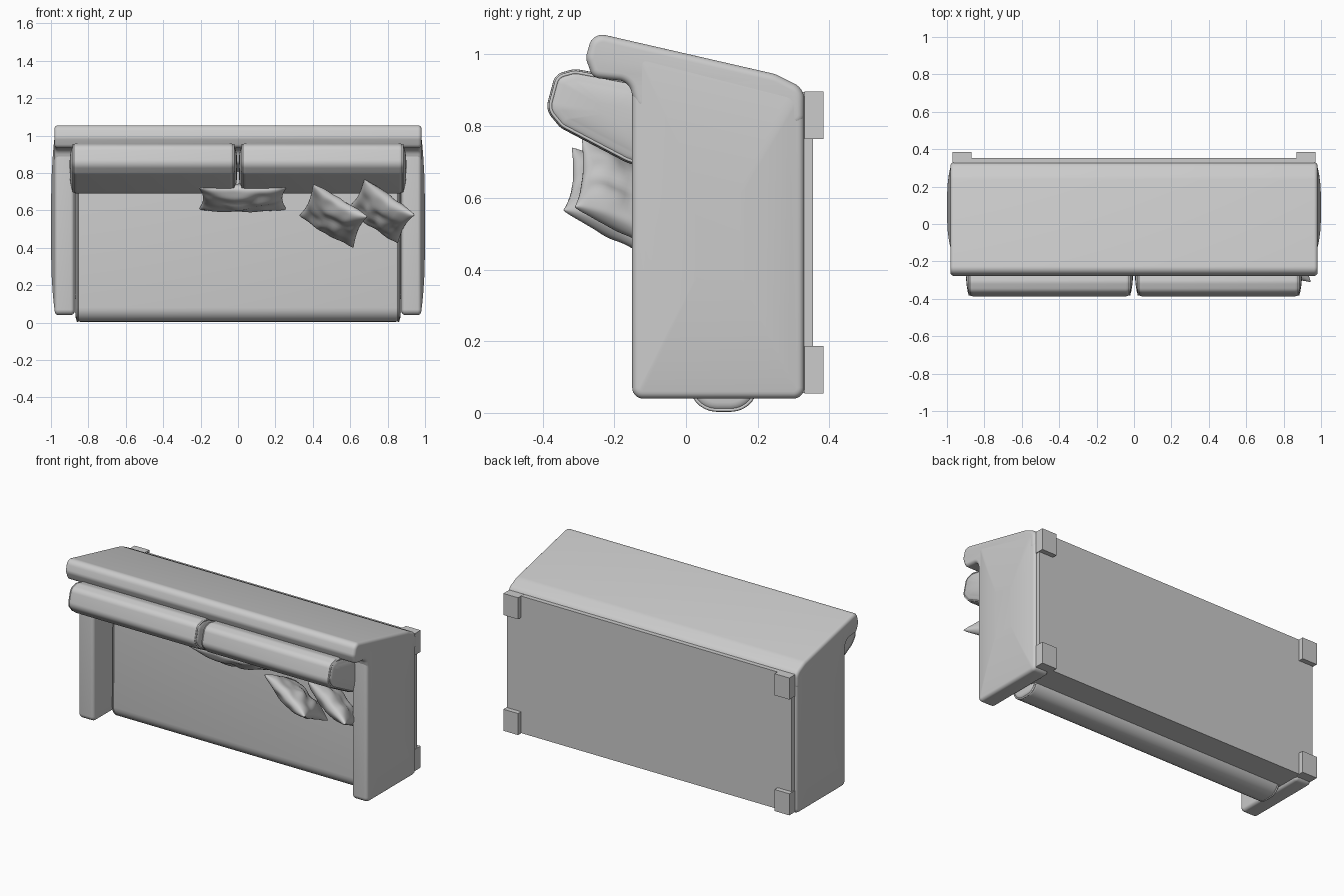
import bpy, bmesh, math
from mathutils import Vector, noise

if "Cube" in bpy.data.objects:
    bpy.data.objects.remove(bpy.data.objects["Cube"])


def finish(name, bm, angle=40):
    bmesh.ops.remove_doubles(bm, verts=bm.verts, dist=0.0003)
    bmesh.ops.recalc_face_normals(bm, faces=bm.faces)
    me = bpy.data.meshes.new(name)
    bm.to_mesh(me)
    bm.free()
    ob = bpy.data.objects.new(name, me)
    bpy.context.collection.objects.link(ob)
    bpy.ops.object.select_all(action='DESELECT')
    ob.select_set(True)
    bpy.context.view_layer.objects.active = ob
    bpy.ops.object.shade_smooth_by_angle(angle=math.radians(angle))
    return ob


def rounded(points, seg=7):
    """Counter-clockwise (y, z, radius) corners -> rounded outline."""
    out, n = [], len(points)
    for i, (y, z, r) in enumerate(points):
        p = Vector((y, z))
        a = Vector(points[i - 1][:2]) - p
        b = Vector(points[(i + 1) % n][:2]) - p
        half = a.angle(b) / 2
        t = min(r / math.tan(half), 0.48 * a.length, 0.48 * b.length)
        s, e = p + a.normalized() * t, p + b.normalized() * t
        r = t * math.tan(half)
        c = p + (a.normalized() + b.normalized()).normalized() * (r / math.sin(half))
        for k in range(seg + 1):
            f = k / seg
            d = ((s - c).normalized() * math.sin((1 - f) * (math.pi / 2 - half) * 2)
                 + (e - c).normalized() * math.sin(f * (math.pi / 2 - half) * 2))
            out.append(c + d.normalized() * r)
    return out


def inset(pts, d):
    res, n = [], len(pts)
    for i, p in enumerate(pts):
        e1 = (p - pts[i - 1]).normalized()
        e2 = (pts[(i + 1) % n] - p).normalized()
        n1, n2 = Vector((-e1.y, e1.x)), Vector((-e2.y, e2.x))
        res.append(p + (n1 + n2) / (1 + n1.dot(n2)) * d)
    return res


def upholstery(name, corners, x0, x1, rim, puff0=0.0, puff1=0.0):
    """Rounded outline swept along x, with soft rims and puffed ends."""
    base = rounded(corners)

    def end(x, s, puff):
        rings = []
        for k in range(6):
            a = k / 5 * math.pi / 2
            rings.append((x - s * rim * (1 - math.sin(a)), inset(base, rim * (1 - math.cos(a)))))
        if puff:
            last = rings[-1][1]
            c = sum(last, Vector((0, 0))) / len(last)
            for f in (0.92, 0.8, 0.6, 0.3):
                rings.append((x + s * puff * (1 - f ** 3), [c + (p - c) * f for p in last]))
        return rings

    rings = end(x0, -1, puff0)[::-1] + end(x1, 1, puff1)
    bm = bmesh.new()
    vs = [[bm.verts.new((x, p.x, p.y)) for p in pts] for x, pts in rings]
    n = len(base)
    for a, b in zip(vs, vs[1:]):
        for i in range(n):
            j = (i + 1) % n
            bm.faces.new((a[i], a[j], b[j], b[i]))
    bm.faces.new(vs[0])
    bm.faces.new(vs[-1])
    return finish(name, bm)


def piping(name, corners, x, depth):
    """Thin sewn edge following an outline."""
    pts = inset(rounded(corners), depth)
    cu = bpy.data.curves.new(name, 'CURVE')
    cu.dimensions = '3D'
    cu.bevel_depth = 0.005
    cu.bevel_resolution = 2
    sp = cu.splines.new('POLY')
    sp.points.add(len(pts) - 1)
    for q, p in zip(sp.points, pts):
        q.co = (x, p.x, p.y, 1)
    sp.use_cyclic_u = True
    bpy.context.collection.objects.link(bpy.data.objects.new(name, cu))


def box(name, lo, hi):
    bm = bmesh.new()
    bmesh.ops.create_cube(bm, size=1)
    for v in bm.verts:
        v.co = [(l + h) / 2 + c * (h - l) for l, h, c in zip(lo, hi, v.co)]
    finish(name, bm, 30)


def pillow(name, centre, u, v, thick, seed):
    """Scatter pillow spanned by half-vectors u and v, pinched corners."""
    c, u, v = Vector(centre), Vector(u), Vector(v)
    w = u.cross(v).normalized()
    bm = bmesh.new()
    N = 32
    for side in (1, -1):
        g = []
        for i in range(N + 1):
            row = []
            for j in range(N + 1):
                a = math.sin((i / N - 0.5) * math.pi)
                b = math.sin((j / N - 0.5) * math.pi)
                h = thick * ((1 - a * a) * (1 - b * b)) ** 0.42
                crease = noise.noise(Vector((a * 2.2, b * 2.2, seed + side))) * 0.35
                p = (c + u * a * (1 - 0.1 * (1 - b * b)) + v * b * (1 - 0.1 * (1 - a * a))
                     + w * side * h * (1 + crease))
                row.append(bm.verts.new(p))
            g.append(row)
        for i in range(N):
            for j in range(N):
                bm.faces.new((g[i][j], g[i + 1][j], g[i + 1][j + 1], g[i][j + 1]))
    finish(name, bm, 60)


# Arms: the sofa lies on its front edge, so its seat faces -y
arm = [(-0.15, 0.04, 0.03), (0.33, 0.04, 0.03), (0.33, 0.905, 0.05), (-0.15, 1.028, 0.03)]
upholstery("right_arm", arm, 0.875, 0.98, 0.02, 0.0, 0.02)
upholstery("left_arm", arm, -0.98, -0.875, 0.02, 0.02, 0.0)

# Backrest with rolled-over top edge
back = [(0.33, 0.80, 0.03), (0.33, 0.905, 0.05), (0.25, 0.945, 0.1), (-0.26, 1.062, 0.04),
        (-0.28, 0.99, 0.04), (-0.26, 0.935, 0.03), (-0.16, 0.925, 0.04), (-0.14, 0.85, 0.03),
        (0.05, 0.80, 0.05)]
upholstery("backrest", back, -0.982, 0.982, 0.02)

# Seat base and cushion
box("seat_base", (-0.89, 0.17, 0.055), (0.89, 0.33, 0.88))
seat = [(0.01, 0.004, 0.075), (0.2, 0.004, 0.075), (0.2, 0.88, 0.03), (0.02, 0.88, 0.03)]
upholstery("seat_cushion", seat, -0.868, 0.868, 0.025, 0.004, 0.004)
for s in (-1, 1):
    piping("seat_piping", seat, s * 0.858, 0.004)

# Back cushions
cushion = [(-0.35, 0.795, 0.05), (-0.15, 0.69, 0.12), (0.03, 0.69, 0.05), (0.05, 0.87, 0.05),
           (-0.15, 0.93, 0.2), (-0.31, 0.96, 0.05), (-0.365, 0.945, 0.04), (-0.392, 0.845, 0.05)]
for side, x0, x1 in (("left", -0.89, -0.014), ("right", 0.014, 0.89)):
    upholstery(side + "_back_cushion", cushion, x0, x1, 0.03, 0.01, 0.01)
    for x in (x0 + 0.009, x1 - 0.009):
        piping(side + "_cushion_piping", cushion, x, 0.009)

# Scatter pillows
pillow("lumbar_pillow", (0.025, -0.09, 0.665), (0.235, 0, 0.0), (0, -0.12, 0.06), 0.05, 1)
pillow("middle_pillow", (0.51, -0.165, 0.57), (0.145, -0.012, -0.087), (0.037, -0.165, 0.083), 0.06, 5)
pillow("corner_pillow", (0.765, -0.15, 0.595), (0.135, -0.01, -0.095), (0.045, -0.15, 0.075), 0.06, 9)

# Underside board and feet
box("underside_board", (-0.965, 0.32, 0.055), (0.965, 0.354, 0.895))
for x in (-0.92, 0.92):
    for z in (0.12, 0.83):
        box("foot", (x - 0.05, 0.33, z - 0.066), (x + 0.05, 0.384, z + 0.066))
